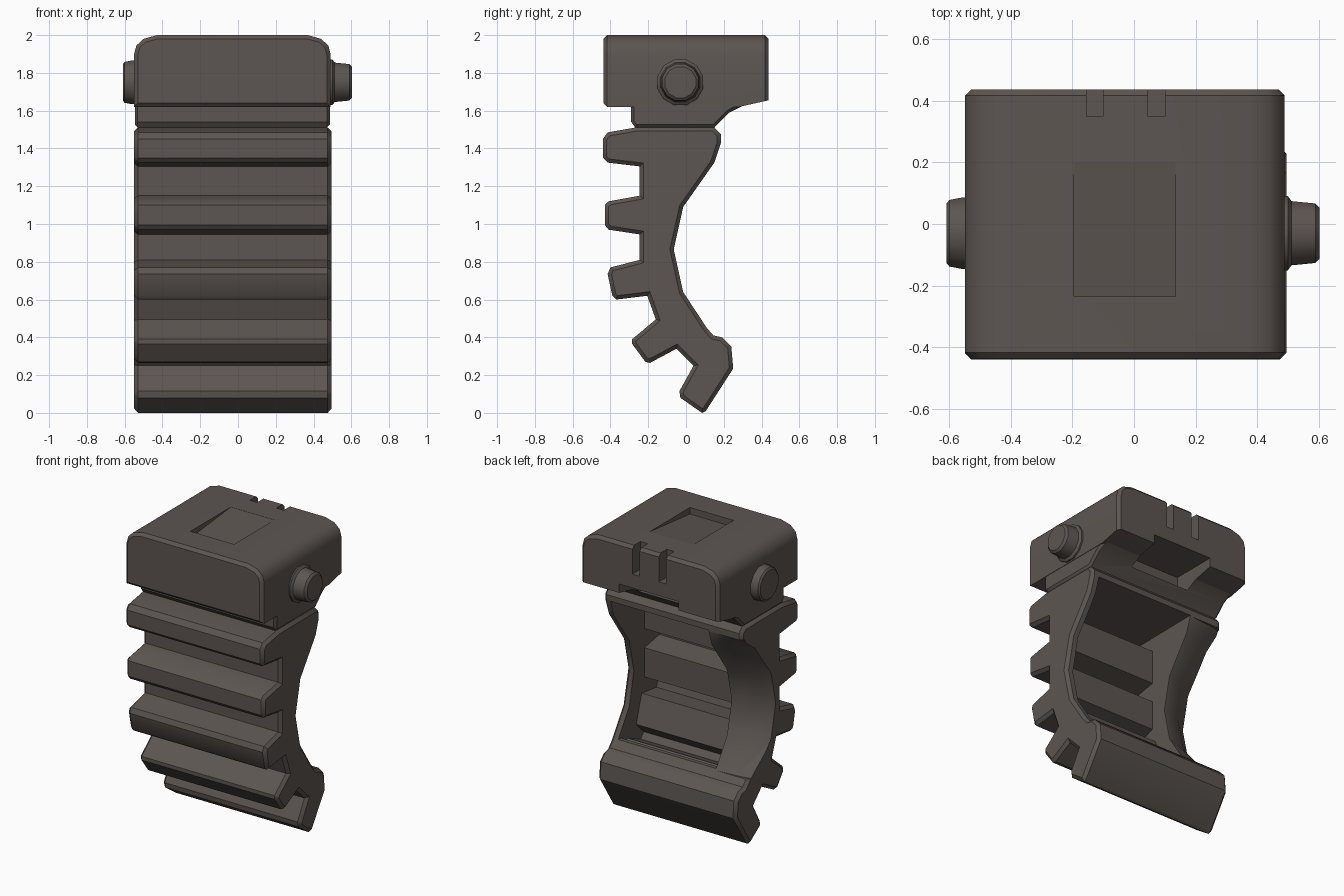
import bpy, bmesh, math
from mathutils import Vector, Matrix

if "Cube" in bpy.data.objects:
    bpy.data.objects.remove(bpy.data.objects["Cube"])

mat = bpy.data.materials.new("dark warm grey")
mat.diffuse_color = (0.108, 0.092, 0.084, 1)
mat.use_nodes = True
mat.node_tree.nodes["Principled BSDF"].inputs["Base Color"].default_value = mat.diffuse_color


def finish(bm, name, cutter=False):
    bmesh.ops.recalc_face_normals(bm, faces=bm.faces)
    me = bpy.data.meshes.new(name)
    bm.to_mesh(me)
    bm.free()
    me.materials.append(mat)
    ob = bpy.data.objects.new(name, me)
    bpy.context.collection.objects.link(ob)
    if cutter:
        ob.hide_render = True
        ob.hide_set(True)
    return ob


def prism(name, pts, lo, hi, axis="X", bevel=0.0, cutter=False):
    """Extrude a profile along X (points are y,z) or Y (points are x,z), softening the end rims."""
    bm = bmesh.new()

    def co(p, t):
        return (t, p[0], p[1]) if axis == "X" else (p[0], t, p[1])
    caps = [bm.faces.new([bm.verts.new(co(p, t)) for p in pts]) for t in (lo, hi)]
    a, b = (list(c.verts) for c in caps)
    n = len(pts)
    for i in range(n):
        j = (i + 1) % n
        bm.faces.new((a[i], a[j], b[j], b[i]))
    bmesh.ops.recalc_face_normals(bm, faces=bm.faces)
    if bevel:
        rim = [e for c in caps for e in c.edges]
        bmesh.ops.bevel(bm, geom=rim, offset=bevel, segments=1, affect="EDGES", profile=0.5)
    return finish(bm, name, cutter)


def box(name, x, y, z):
    return prism(name, [(y[0], z[0]), (y[1], z[0]), (y[1], z[1]), (y[0], z[1])], *x, cutter=True)


def lathe_x(name, rings, sides=12):
    """Round knob along X from (x, radius) rings."""
    bm = bmesh.new()
    loops = []
    for x, r in rings:
        loops.append([bm.verts.new((x, -0.03 + r * math.cos(2 * math.pi * (k + .5) / sides),
                                    1.75 + r * math.sin(2 * math.pi * (k + .5) / sides)))
                      for k in range(sides)])
    for a, b in zip(loops, loops[1:]):
        for k in range(sides):
            m = (k + 1) % sides
            bm.faces.new((a[k], a[m], b[m], b[k]))
    bm.faces.new(loops[0])
    bm.faces.new(loops[-1])
    return finish(bm, name)


def cut(ob, *cutters):
    for c in cutters:
        m = ob.modifiers.new("cut", "BOOLEAN")
        m.operation, m.solver, m.object = "DIFFERENCE", "EXACT", c


# Grip: ribbed side profile (y, z), concave at the back
back = [(.11, .45), (-.015, .64), (-.065, .865), (-.015, 1.09), (.15, 1.325), (.185, 1.43)]
front = [(.185, 1.475), (.15, 1.512), (-.26, 1.512), (-.415, 1.485), (-.44, 1.45), (-.44, 1.35),
         (-.415, 1.325), (-.245, 1.305), (-.245, 1.15), (-.41, 1.12), (-.43, 1.1), (-.43, .995),
         (-.41, .97), (-.245, .945), (-.245, .81), (-.4, .77), (-.415, .735), (-.39, .62),
         (-.37, .6), (-.205, .62), (-.16, .495), (-.285, .39), (-.285, .365), (-.215, .27),
         (-.19, .265), (-.05, .34), (.04, .25), (-.035, .115), (-.03, .08), (.085, 0),
         (.105, .01), (.25, .235), (.24, .35), (.19, .4), (.145, .41)]
grip = prism("ribbed_grip", back + front, -.55, .495, bevel=.02)

# Hollow of the grip, stepping into the ribs
cavity = prism("grip_cavity", [
    (.5, 1.44), (-.34, 1.43), (-.34, 1.36), (-.18, 1.34), (-.18, 1.11), (-.34, 1.08),
    (-.34, 1.01), (-.18, .98), (-.18, .78), (-.33, .73), (-.31, .66), (-.15, .68),
    (-.09, .49), (-.17, .41), (-.14, .37), (.0, .43), (.06, .39), (.075, .46), (.5, .46)],
    -.3, .44, cutter=True)

# Sloped back of the thick wall, lofted along the back curve
bm = bmesh.new()
rings = []
for (y, z), d in zip(back, (.03, .13, .13, .13, .12, .03)):
    rings.append([bm.verts.new((x, yy, z)) for x, yy in
                  ((-.31, y), (-.45, y - d * .35), (-.6, y - d * 1.2), (-.6, y + .2), (-.31, y + .2))])
for a, b in zip(rings, rings[1:]):
    for k in range(5):
        m = (k + 1) % 5
        bm.faces.new((a[k], a[m], b[m], b[k]))
bm.faces.new(rings[0])
bm.faces.new(rings[-1])
slope = finish(bm, "wall_slope", True)
cut(grip, cavity, slope)

# Head block: front profile (x, z) with rounded shoulders
head = prism("head_block", [(-.55, 1.62), (.49, 1.62), (.49, 1.9), (.478, 1.945), (.44, 1.98), (.37, 2),
                            (-.43, 2), (-.5, 1.98), (-.538, 1.945), (-.55, 1.9)],
             -.437, .437, axis="Y", bevel=.02)

# Neck between head and grip
neck = prism("neck", [(-.27, 1.512), (.15, 1.512), (.23, 1.59), (.31, 1.63), (.31, 1.68), (-.29, 1.68),
                      (-.29, 1.54)], -.546, .487, bevel=.015)

# Cuts: rear underside, rear pocket, top wedge, two notches
underside = prism("rear_underside", [(.28, 1.6), (.28, 1.62), (.46, 1.66), (.46, 1.6)], -.7, .7, cutter=True)
pocket = box("rear_pocket", (-.25, .2), (.12, .6), (1.58, 1.715))
wedge = prism("top_wedge", [(-.235, 2.1), (-.235, 1.955), (.2, 1.999), (.2, 2.1)], -.195, .135, cutter=True)
notches = [box("top_notch", (x, x + .055), (.35, .6), (1.81, 2.1)) for x in (-.155, .045)]
cut(head, underside, pocket, wedge, *notches)
cut(neck, pocket)

# Side knobs
right_knob = lathe_x("right_knob", [(.45, .125), (.5, .125), (.512, .108), (.59, .1), (.603, .085)])
left_knob = lathe_x("left_knob", [(-.5, .12), (-.56, .12), (-.6, .112), (-.61, .1)])

# Smooth shading with kept edges
for ob in (grip, head, neck, right_knob, left_knob):
    bpy.ops.object.select_all(action="DESELECT")
    bpy.context.view_layer.objects.active = ob
    ob.select_set(True)
    for m in list(ob.modifiers):
        bpy.ops.object.modifier_apply(modifier=m.name)
    bpy.ops.object.shade_smooth_by_angle(angle=math.radians(35))
